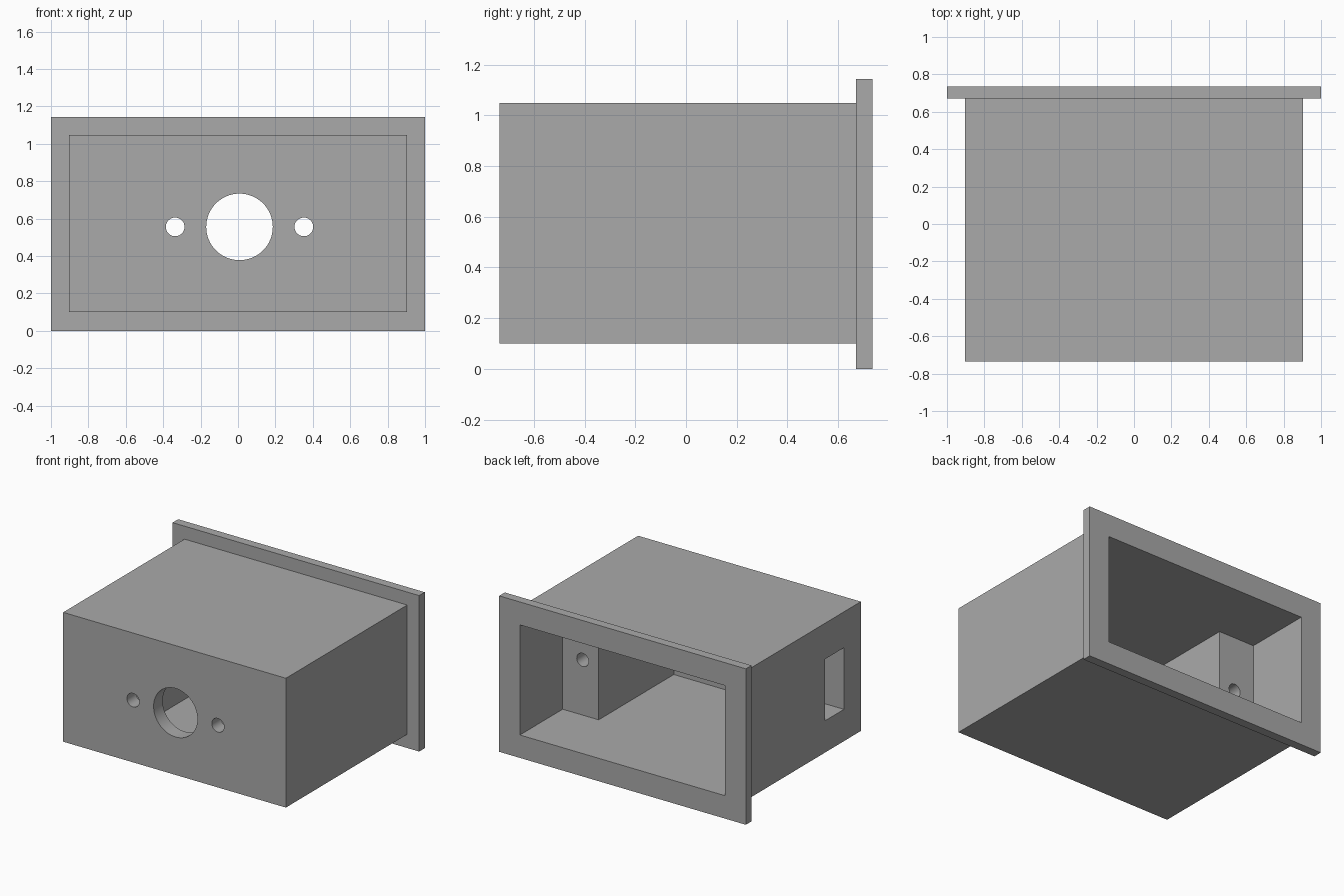
import bpy
import math

if "Cube" in bpy.data.objects:
    bpy.data.objects.remove(bpy.data.objects["Cube"], do_unlink=True)

grey = bpy.data.materials.new("plain_grey")
grey.use_nodes = True
grey.diffuse_color = (0.4, 0.4, 0.4, 1)
grey.node_tree.nodes["Principled BSDF"].inputs["Base Color"].default_value = (0.4, 0.4, 0.4, 1)


def box(name, x, y, z):
    """Box from (min, max) pairs on each axis."""
    spans = (x, y, z)
    bpy.ops.mesh.primitive_cube_add(size=1, location=[(a + b) / 2 for a, b in spans])
    obj = bpy.context.object
    obj.name = name
    obj.scale = [b - a for a, b in spans]
    bpy.ops.object.transform_apply(location=True, rotation=False, scale=True)
    obj.data.materials.append(grey)
    return obj


def bore(name, x, z, radius, y):
    """Round cutter running along y."""
    bpy.ops.mesh.primitive_cylinder_add(
        vertices=64, radius=radius, depth=y[1] - y[0],
        location=(x, sum(y) / 2, z), rotation=(math.pi / 2, 0, 0))
    obj = bpy.context.object
    obj.name = name
    obj.data.materials.append(grey)
    return obj


def combine(target, tool, operation):
    """Apply a boolean and discard the tool object."""
    mod = target.modifiers.new(tool.name, "BOOLEAN")
    mod.operation = operation
    mod.solver = "EXACT"
    mod.object = tool
    tool.hide_render = True
    bpy.context.view_layer.update()
    bpy.context.view_layer.objects.active = target
    bpy.ops.object.modifier_apply(modifier=mod.name)
    bpy.data.objects.remove(tool, do_unlink=True)


# Outer block with the rear mounting flange
housing = box("housing", (-0.903, 0.903), (-0.735, 0.7), (0.1, 1.048))
combine(housing, box("flange", (-1, 1), (0.67, 0.735), (0, 1.143)), "UNION")

# Cavity: full width at the rear, narrower in front, leaving a post on each side
combine(housing, box("rear_cavity", (-0.832, 0.832), (0.24, 0.9), (0.168, 0.975)), "DIFFERENCE")
combine(housing, box("front_cavity", (-0.54, 0.54), (-0.63, 0.4), (0.168, 0.975)), "DIFFERENCE")

# Cable slot through the side post
combine(housing, box("side_slot", (-1, -0.45), (-0.54, -0.323), (0.333, 0.785)), "DIFFERENCE")

# Centre hole and the two small holes in the front wall
for hole_x, hole_r in ((0.008, 0.178), (-0.336, 0.05), (0.352, 0.05)):
    combine(housing, bore("front_hole", hole_x, 0.556, hole_r, (-0.9, -0.5)), "DIFFERENCE")

# Blind screw holes in the posts
for side in (-1, 1):
    combine(housing, bore("screw_hole", side * 0.67, 0.573, 0.048, (-0.1, 0.4)), "DIFFERENCE")

# Crisp edges, smooth bores
bpy.ops.object.select_all(action="DESELECT")
housing.select_set(True)
bpy.context.view_layer.objects.active = housing
bpy.ops.object.shade_smooth_by_angle(angle=math.radians(30))
